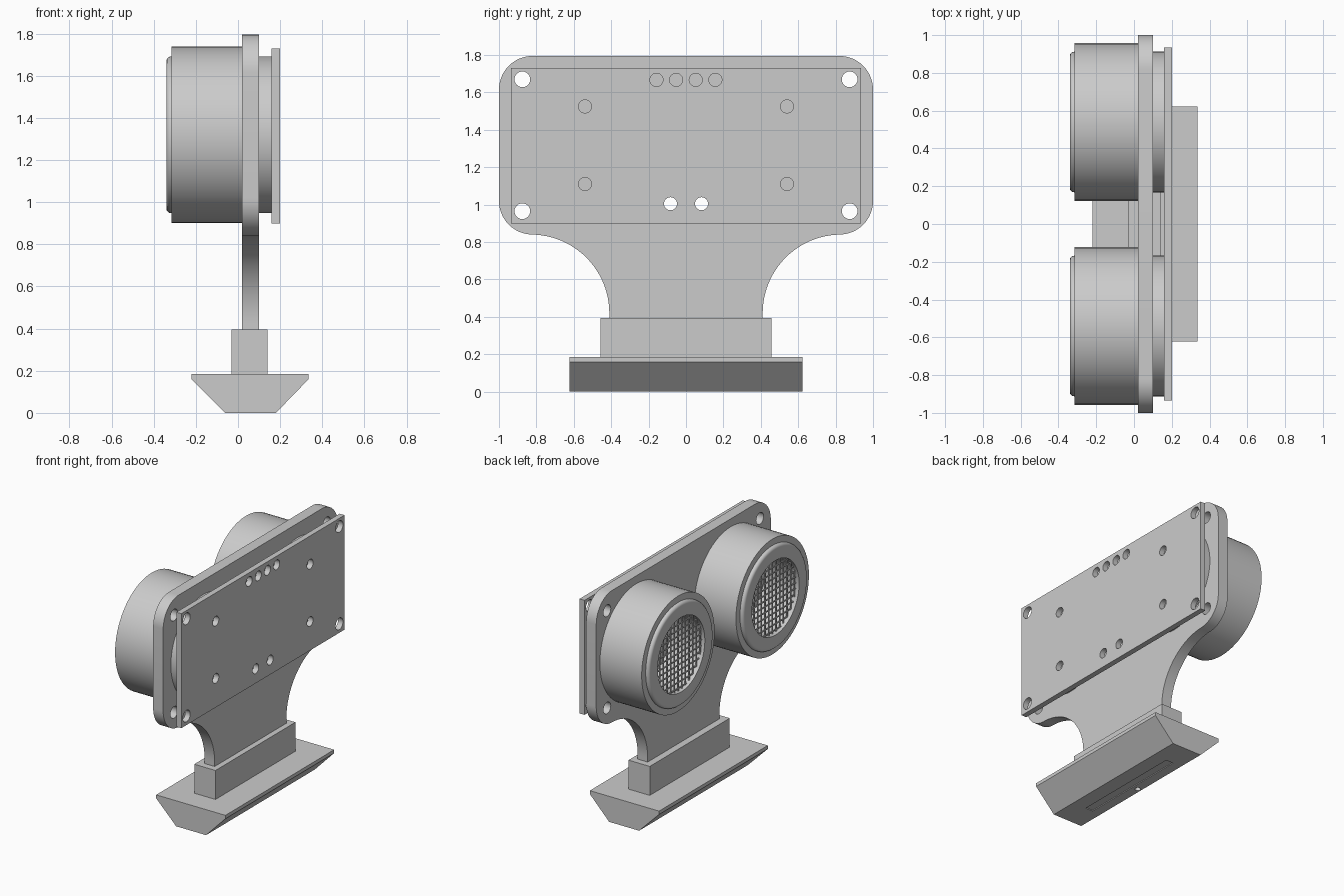
import bpy, bmesh
from math import cos, sin, pi, radians, sqrt
from mathutils import Vector, Matrix

cube = bpy.data.objects.get("Cube")
if cube:
    bpy.data.objects.remove(cube, do_unlink=True)

grey = bpy.data.materials.new("light grey plastic")
grey.use_nodes = True
grey.diffuse_color = (0.6, 0.6, 0.6, 1)
grey.node_tree.nodes["Principled BSDF"].inputs["Base Color"].default_value = (0.6, 0.6, 0.6, 1)


def finish(bm, name, smooth=False):
    """Turn a bmesh into a named grey object."""
    bmesh.ops.remove_doubles(bm, verts=bm.verts, dist=0.0001)
    bmesh.ops.recalc_face_normals(bm, faces=bm.faces)
    mesh = bpy.data.meshes.new(name)
    bm.to_mesh(mesh)
    bm.free()
    mesh.materials.append(grey)
    obj = bpy.data.objects.new(name, mesh)
    bpy.context.collection.objects.link(obj)
    if smooth:
        bpy.ops.object.select_all(action='DESELECT')
        obj.select_set(True)
        bpy.context.view_layer.objects.active = obj
        bpy.ops.object.shade_smooth_by_angle(angle=radians(30))
    return obj


def add_box(bm, low, high):
    low, high = Vector(low), Vector(high)
    size = Matrix.Diagonal((*(high - low), 1))
    bmesh.ops.create_cube(bm, size=1, matrix=Matrix.Translation((low + high) / 2) @ size)


def box(name, low, high):
    bm = bmesh.new()
    add_box(bm, low, high)
    return finish(bm, name)


def arc(cy, cz, r, start, end, n=16):
    angles = [radians(start + (end - start) * i / n) for i in range(n + 1)]
    return [(cy + r * cos(a), cz + r * sin(a)) for a in angles]


def sheet(name, outline, holes, x0, x1):
    """Extrude a y-z outline with round holes between x0 and x1."""
    curve = bpy.data.curves.new(name, 'CURVE')
    curve.dimensions = '2D'
    curve.fill_mode = 'BOTH'
    curve.extrude = (x1 - x0) / 2
    loops = [outline] + [arc(y, z, r, 0, 345, 23) for y, z, r in holes]
    for loop in loops:
        spline = curve.splines.new('POLY')
        spline.points.add(len(loop) - 1)
        for point, (y, z) in zip(spline.points, loop):
            point.co = (y, z, 0, 1)
        spline.use_cyclic_u = True
    temp = bpy.data.objects.new(name + "_outline", curve)
    bpy.context.collection.objects.link(temp)
    bpy.context.view_layer.update()
    mesh = bpy.data.meshes.new_from_object(temp.evaluated_get(bpy.context.evaluated_depsgraph_get()))
    bpy.data.objects.remove(temp, do_unlink=True)
    bm = bmesh.new()
    bm.from_mesh(mesh)
    bpy.data.meshes.remove(mesh)
    # local x, y, z become world y, z, x
    for v in bm.verts:
        y, z, x = v.co
        v.co = (x + (x0 + x1) / 2, y, z)
    return finish(bm, name, smooth=True)


# Holes: mounting corners, the centre pair, header pins and transducer legs
corners = [(s * 0.875, z, 0.042) for s in (-1, 1) for z in (0.965, 1.67)]
centre_pair = [(s * 0.083, 1.005, 0.035) for s in (-1, 1)]
pins = [(-0.158 + i * 0.105, 1.667, 0.035) for i in range(4)]
legs = [(s * 0.54, z, 0.035) for s in (-1, 1) for z in (1.11, 1.525)]

# Bracket plate: rounded head that sweeps into a narrow stem
right_half = (arc(0.83, 0.42, 0.42, 180, 90, 24)
              + arc(0.82, 1.02, 0.18, -85, 0)
              + arc(0.82, 1.615, 0.18, 0, 90))
right_half.insert(0, (0.41, 0.3))
left_half = [(-y, z) for y, z in reversed(right_half)]
sheet("bracket_plate", right_half + left_half, corners + centre_pair, 0.02, 0.10)

# Circuit board
board = [(-0.935, 0.9), (0.935, 0.9), (0.935, 1.73), (-0.935, 1.73)]
sheet("circuit_board", board, corners + centre_pair + pins + legs, 0.16, 0.20)

# Stem socket
box("stem_socket", (-0.03, -0.458, 0.18), (0.14, 0.458, 0.395))

# Wedge foot
bm = bmesh.new()
profile = [(-0.06, 0), (0.18, 0), (0.335, 0.16), (0.335, 0.185), (-0.22, 0.185), (-0.22, 0.16)]
face = bm.faces.new([bm.verts.new((x, -0.623, z)) for x, z in profile])
swept = bmesh.ops.extrude_face_region(bm, geom=[face])["geom"]
bmesh.ops.translate(bm, vec=(0, 1.246, 0),
                    verts=[g for g in swept if isinstance(g, bmesh.types.BMVert)])
foot = finish(bm, "wedge_foot")

# Shallow slot and small hole under the foot
slot = box("slot_cutter", (0.01, -0.42, -0.1), (0.07, 0.42, 0.006))
bm = bmesh.new()
bmesh.ops.create_cone(bm, cap_ends=True, segments=16, radius1=0.02, radius2=0.02, depth=0.2,
                      matrix=Matrix.Translation((-0.033, 0, 0)))
drill = finish(bm, "drill_cutter")
for cutter in (slot, drill):
    cutter.hide_render = True
    cutter.hide_viewport = False
    mod = foot.modifiers.new("cut", 'BOOLEAN')
    mod.object = cutter
    mod.solver = 'EXACT'
bpy.context.view_layer.update()
cut_mesh = bpy.data.meshes.new_from_object(foot.evaluated_get(bpy.context.evaluated_depsgraph_get()))
foot.modifiers.clear()
foot.data = cut_mesh
for cutter in (slot, drill):
    bpy.data.objects.remove(cutter, do_unlink=True)

# Transducers: turned hollow cans with a wire screen in the mouth
BORE, MID_Z = 0.27, 1.32
fillet = [(-0.318 - 0.022 * sin(a), 0.35 + 0.022 * cos(a)) for a in [pi / 2 * i / 5 for i in range(5, -1, -1)]]
can = ([(-0.06, 0), (-0.06, BORE), (-0.34, BORE)] + fillet
       + [(-0.315, 0.372), (-0.315, 0.418), (0.02, 0.418), (0.02, 0.372), (0.16, 0.372), (0.16, 0)])
for side, y0 in (("right", -0.54), ("left", 0.54)):
    bm = bmesh.new()
    verts = [bm.verts.new((x, y0 + r, MID_Z)) for x, r in can]
    edges = [bm.edges.new(pair) for pair in zip(verts, verts[1:])]
    bmesh.ops.spin(bm, geom=verts + edges, cent=(0, y0, MID_Z), axis=(1, 0, 0),
                   angle=2 * pi, steps=72)
    finish(bm, side + "_transducer", smooth=True)

    bm = bmesh.new()
    for i in range(-6, 7):
        d = i * 0.042
        h = sqrt(BORE ** 2 - d ** 2) + 0.004
        add_box(bm, (-0.318, y0 + d - 0.004, MID_Z - h), (-0.31, y0 + d + 0.004, MID_Z + h))
        add_box(bm, (-0.317, y0 - h, MID_Z + d - 0.004), (-0.309, y0 + h, MID_Z + d + 0.004))
    finish(bm, side + "_wire_screen")
